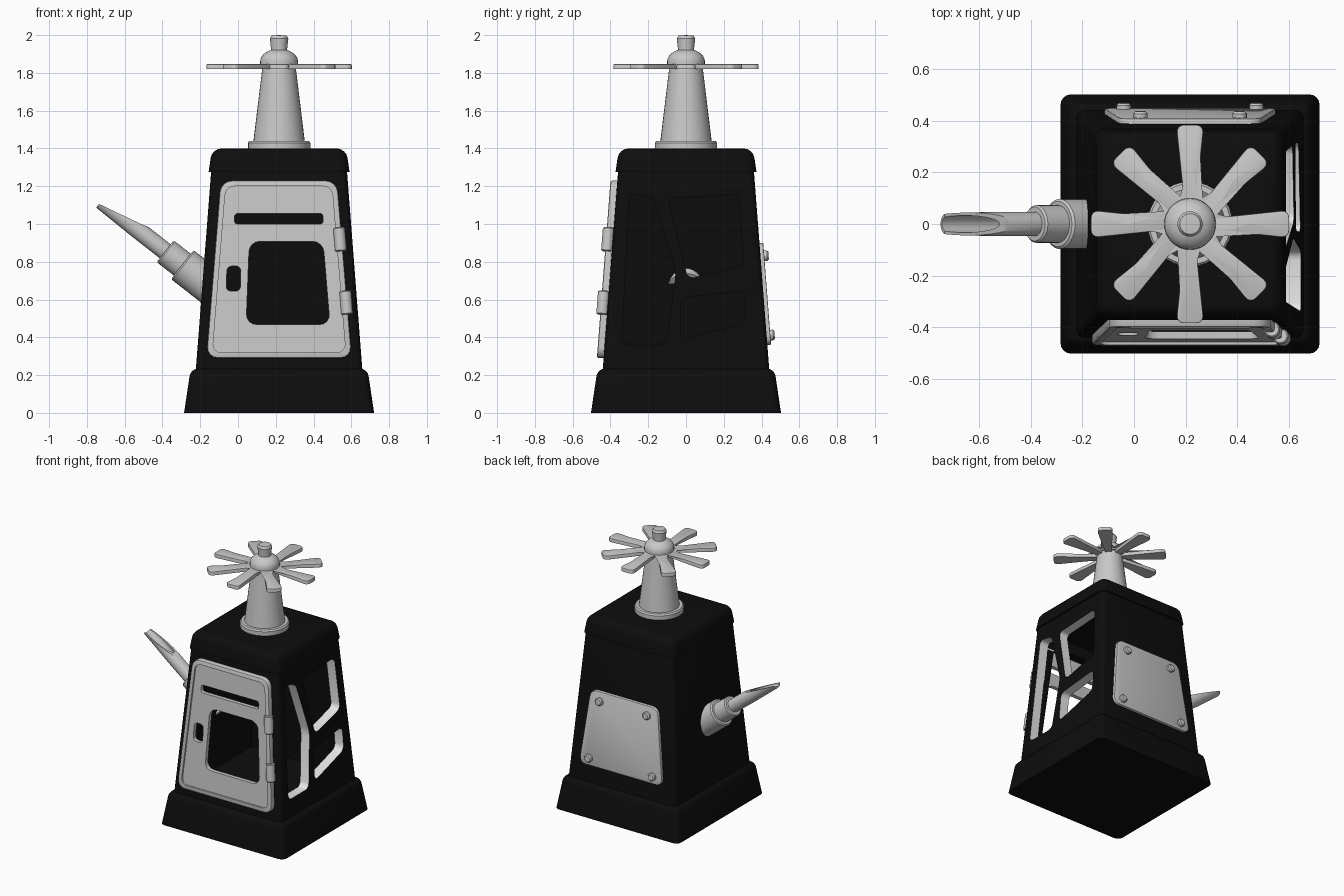
import bpy, bmesh, math
from mathutils import Matrix, Vector

old = bpy.data.objects.get("Cube")
if old:
    bpy.data.objects.remove(old, do_unlink=True)

CX = 0.2175        # body centre in x
TAPER = 0.0766     # wall lean per unit of height


def material(name, value, rough):
    m = bpy.data.materials.new(name)
    m.use_nodes = True
    col = (value, value, value, 1)
    m.diffuse_color = col
    bsdf = m.node_tree.nodes["Principled BSDF"]
    bsdf.inputs["Base Color"].default_value = col
    bsdf.inputs["Roughness"].default_value = rough
    return m


BLACK = material("black paint", 0.004, 0.6)
SILVER = material("silver metal", 0.58, 0.5)
LIGHT = material("light window trim", 0.8, 0.5)


def finish(name, bm, mats, index=0):
    bmesh.ops.recalc_face_normals(bm, faces=bm.faces)
    for f in bm.faces:
        f.material_index = index
    me = bpy.data.meshes.new(name)
    bm.to_mesh(me)
    bm.free()
    for m in mats:
        me.materials.append(m)
    ob = bpy.data.objects.new(name, me)
    bpy.context.collection.objects.link(ob)
    return ob


# Maps from panel space (across, height, depth out of the leaning wall)
def wall(z):
    return 0.458 - TAPER * z


def front(u, v, d):
    return (u, -wall(v) - d, v)


def back(u, v, d):
    return (u, wall(v) + d, v)


def side(u, v, d):
    return (CX + wall(v) + d, u, v)


def slab_into(bm, pts, radius, lo, hi, place, edge=0):
    """Rounded outline extruded from depth lo to hi, then placed."""
    part = bmesh.new()
    part.faces.new([part.verts.new((u, v, lo)) for u, v in pts])
    if radius:
        bmesh.ops.bevel(part, geom=part.verts[:], offset=radius, segments=4,
                        affect='VERTICES', profile=0.5)
    res = bmesh.ops.extrude_face_region(part, geom=part.faces[:])
    top = [g for g in res["geom"] if isinstance(g, bmesh.types.BMVert)]
    bmesh.ops.translate(part, verts=top, vec=(0, 0, hi - lo))
    if edge:
        rim = [e for e in part.edges if all(v in top for v in e.verts)]
        bmesh.ops.bevel(part, geom=rim, offset=edge, segments=2,
                        affect='EDGES', profile=0.5)
    for v in part.verts:
        v.co = place(*v.co)
    tmp = bpy.data.meshes.new("tmp")
    part.to_mesh(tmp)
    part.free()
    bm.from_mesh(tmp)
    bpy.data.meshes.remove(tmp)


def slab(name, pts, radius, lo, hi, place, mats, edge=0, index=0):
    bm = bmesh.new()
    slab_into(bm, pts, radius, lo, hi, place, edge)
    return finish(name, bm, mats, index)


def lathe(name, profile, mat, matrix, steps=32):
    bm = bmesh.new()
    vs = [bm.verts.new((r, 0, z)) for r, z in profile]
    es = [bm.edges.new(p) for p in zip(vs, vs[1:])]
    bmesh.ops.spin(bm, geom=vs + es, cent=(0, 0, 0), axis=(0, 0, 1),
                   angle=2 * math.pi, steps=steps)
    bmesh.ops.remove_doubles(bm, verts=bm.verts, dist=1e-4)
    bm.transform(matrix)
    return finish(name, bm, [mat])


def frustum(name, z0, h0, z1, h1, bevel, mats, segments=4):
    """Tapered square block, every edge but the bottom ones rounded."""
    bm = bmesh.new()
    bmesh.ops.create_cube(bm, size=2)
    for v in bm.verts:
        h, z = (h0, z0) if v.co.z < 0 else (h1, z1)
        v.co = (CX + v.co.x * h, v.co.y * h, z)
    if bevel:
        es = [e for e in bm.edges if any(v.co.z > z0 + 0.01 for v in e.verts)]
        bmesh.ops.bevel(bm, geom=es, offset=bevel, segments=segments,
                        affect='EDGES', profile=0.5)
    return finish(name, bm, mats)


def cut(ob, cutters):
    """Subtract the cutters, bake the result and drop the cutters."""
    for c in cutters:
        c.hide_render = True
        mod = ob.modifiers.new("cut", 'BOOLEAN')
        mod.operation, mod.solver, mod.object = 'DIFFERENCE', 'EXACT', c
    bpy.context.view_layer.update()
    dg = bpy.context.evaluated_depsgraph_get()
    baked = bpy.data.meshes.new_from_object(ob.evaluated_get(dg))
    ob.modifiers.clear()
    ob.data = baked
    for c in cutters:
        bpy.data.objects.remove(c, do_unlink=True)


# Base, hollow body and roof cap
frustum("base", 0, 0.503, 0.235, 0.468, 0.04, [BLACK])
two = [BLACK, LIGHT]
body = frustum("body", 0.2, 0.443, 1.3, 0.358, 0.03, two)
frustum("roof_cap", 1.275, 0.373, 1.4, 0.355, 0.05, [BLACK])

# Side windows with light reveals, and the doorway
windows = [
    [(-.30, 1.165), (-.175, 1.14), (-.053, .745), (-.105, .36), (-.34, .36)],
    [(-.095, 1.135), (.28, 1.157), (.305, .78), (.01, .71)],
    [(-.027, .61), (.315, .647), (.315, .48), (-.03, .385)],
]
cutters = [frustum("cavity", 0.27, 0.368, 1.24, 0.293, 0, two)]
for w in windows:
    cutters.append(slab("window_cutter", w, 0.035, -0.2, 0.1, side, two, index=1))
doorway = [(-.10, .36), (.535, .36), (.46, 1.16), (-.025, 1.16)]
cutters.append(slab("doorway_cutter", doorway, 0.05, -0.2, 0.1, front, two))
cut(body, cutters)

# Door with recessed panel, slot, handle hole and window
door = slab("door", [(-.168, .29), (.603, .29), (.525, 1.23), (-.092, 1.23)],
            0.06, -0.005, 0.036, front, [SILVER], edge=0.01)
holes = [
    ([(-.135, .32), (.57, .32), (.497, 1.2), (-.065, 1.2)], 0.045, 0.024),
    ([(-.02, 1.0), (.452, 1.0), (.45, 1.056), (-.018, 1.056)], 0.018, -0.1),
    ([(-.063, .645), (.013, .645), (.015, .777), (-.058, .777)], 0.025, -0.1),
    ([(.043, .468), (.487, .468), (.45, .908), (.06, .908)], 0.055, -0.1),
]
cut(door, [slab("door_cutter", p, r, lo, 0.1, front, [SILVER])
           for p, r, lo in holes])

# Door hinges, following the leaning door edge
lean = Vector((-0.083, TAPER, 1)).to_track_quat('Z', 'Y').to_matrix().to_4x4()
for name, x, z in (("upper_hinge", .54, .918), ("lower_hinge", .573, .583)):
    h = 0.063
    lathe(name, [(0, -h), (.026, -h), (.031, -h + .005), (.031, h - .005),
                 (.026, h), (0, h)], SILVER,
          Matrix.Translation(front(x, z, 0.026)) @ lean, 16)

# Back plate and its bolts
slab("back_plate", [(-.12, .36), (.555, .36), (.49, .9), (-.055, .9)],
     0.05, -0.005, 0.02, back, [SILVER], edge=0.005)
outward = Matrix.Rotation(-math.pi / 2 + 0.076, 4, 'X')
for u, v in ((-.04, .41), (.475, .41), (.025, .83), (.41, .83)):
    lathe("plate_bolt", [(0, 0), (.028, 0), (.028, .035), (.02, .043), (0, .043)],
          SILVER, Matrix.Translation(back(u, v, 0)) @ outward, 16)

# Spout on the right side: stepped collar and a trough-ended tube
ang = math.radians(38)
c, s = math.cos(ang), math.sin(ang)
spout = Matrix(((s, 0, -c, -.295), (0, 1, 0, 0), (c, 0, s, .785), (0, 0, 0, 1)))
lathe("spout_collar", [(0, -.2), (.097, -.2), (.097, -.008), (.088, 0),
                       (.073, 0), (.073, .107), (.066, .115), (0, .115)],
      SILVER, spout)
tube = lathe("spout_tube", [(0, .08), (.047, .08), (.047, .3), (.043, .545),
                            (.033, .545), (.033, .2), (0, .2)], SILVER, spout)


def along_spout(u, v, d):
    return spout @ Vector((v, d, u))


cut(tube, [slab("tube_cutter", [(.22, .06), (.30, .036), (.58, -.026),
                                (.58, .2), (.22, .2)],
                0, -0.2, 0.2, along_spout, [SILVER])])

# Tower: flange, cone, dome and knob
centre = Matrix.Translation((CX, 0, 0))
lathe("tower_flange", [(0, 1.39), (.165, 1.39), (.165, 1.43), (.157, 1.44),
                       (0, 1.44)], SILVER, centre)
lathe("tower_cone", [(0, 1.43), (.137, 1.43), (.087, 1.84), (0, 1.84)],
      SILVER, centre)
dome = [(0, 1.835), (.1, 1.835), (.1, 1.86)]
dome += [(.1 * math.cos(t * math.pi / 14), 1.86 + .068 * math.sin(t * math.pi / 14))
         for t in range(1, 8)]
lathe("tower_dome", dome, SILVER, centre)
lathe("tower_knob", [(0, 1.9), (.043, 1.9), (.043, 1.93), (.049, 1.982),
                     (.04, 1.997), (0, 2.0)], SILVER, centre)

# Eight rotor blades
rotor = bmesh.new()
blade = [(.06, -.02), (.385, -.054), (.385, .054), (.06, .02)]
for i in range(8):
    turn = centre @ Matrix.Rotation(i * math.pi / 4, 4, 'Z')
    slab_into(rotor, blade, 0.03, 1.82, 1.846,
              lambda u, v, d: turn @ Vector((u, v, d)), edge=0.004)
finish("rotor_blades", rotor, [SILVER])

# Smooth shading with sharp edges kept
bpy.ops.object.select_all(action='DESELECT')
for ob in bpy.context.collection.objects:
    if ob.type == 'MESH':
        ob.select_set(True)
        bpy.context.view_layer.objects.active = ob
bpy.ops.object.shade_smooth_by_angle(angle=math.radians(35))
